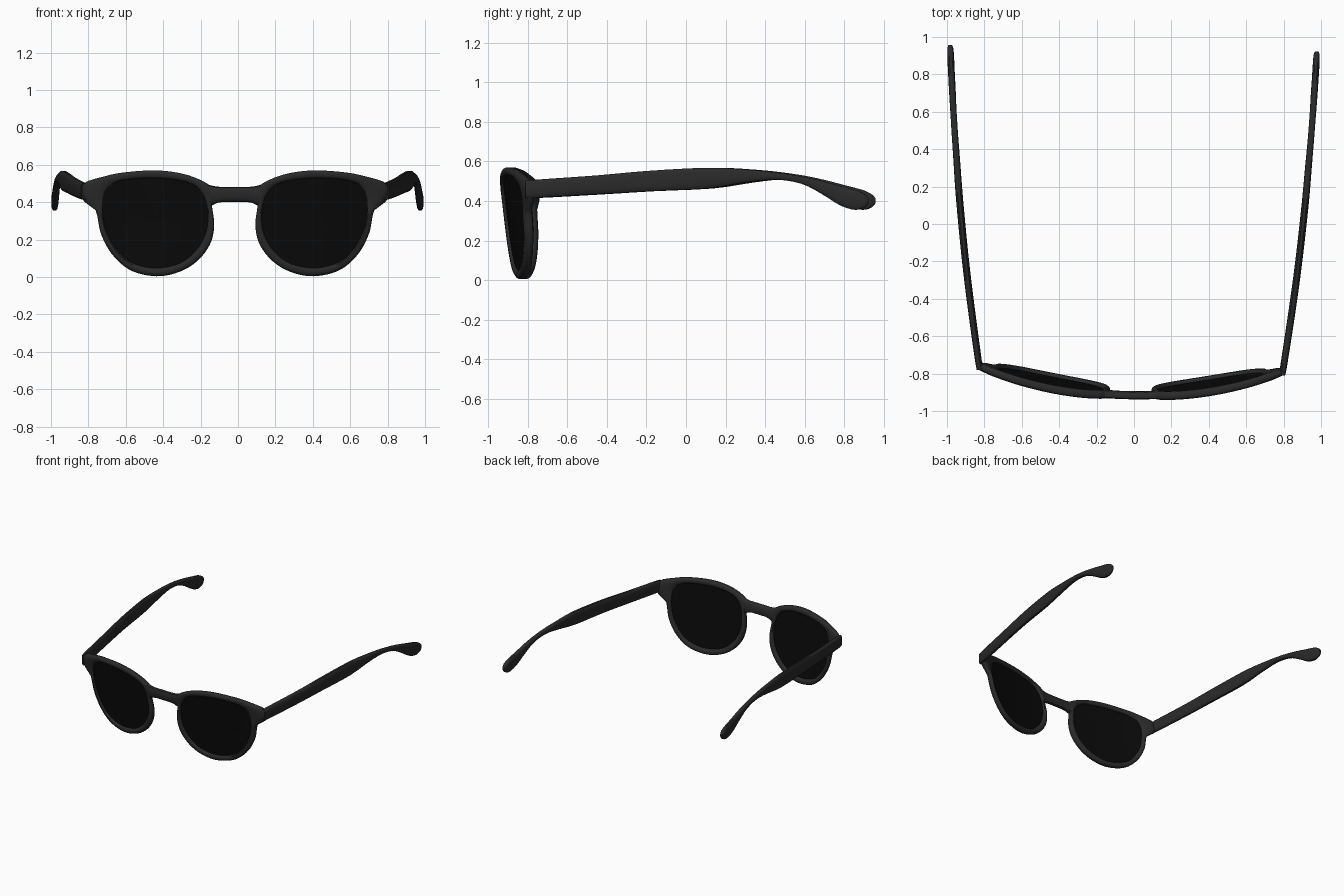
import bpy, bmesh, math
from mathutils import Vector

if "Cube" in bpy.data.objects:
    bpy.data.objects.remove(bpy.data.objects["Cube"])


def material(name, value):
    m = bpy.data.materials.new(name)
    m.diffuse_color = (value, value, value, 1)
    m.use_nodes = True
    m.node_tree.nodes["Principled BSDF"].inputs["Base Color"].default_value = m.diffuse_color
    return m


FRAME = material("charcoal plastic", 0.023)
LENS = material("black lens", 0.003)


def place(x, y, z):
    # the frame sits very slightly askew
    return Vector((x - 0.010 + 0.008 * y, y - 0.018 * x, z))


def wrap(x, z, d=0.0):
    # curved, tilted surface of the frame front; d is the depth offset
    return (x, -0.92 + 0.215 * x * x + 0.12 * (0.48 - z) + d, z)


def loft(name, rings, mat, closed=False, sharp=50):
    bm = bmesh.new()
    vs = [[bm.verts.new(place(*p)) for p in r] for r in rings]
    n = len(vs[0])
    for i in range(len(vs) if closed else len(vs) - 1):
        a, b = vs[i], vs[(i + 1) % len(vs)]
        for j in range(n):
            k = (j + 1) % n
            bm.faces.new((a[j], a[k], b[k], b[j]))
    if not closed:
        bm.faces.new(vs[0])
        bm.faces.new(vs[-1])
    bmesh.ops.recalc_face_normals(bm, faces=bm.faces)
    me = bpy.data.meshes.new(name)
    bm.to_mesh(me)
    bm.free()
    me.materials.append(mat)
    ob = bpy.data.objects.new(name, me)
    bpy.context.collection.objects.link(ob)
    bpy.ops.object.select_all(action='DESELECT')
    ob.select_set(True)
    bpy.context.view_layer.objects.active = ob
    bpy.ops.object.shade_smooth_by_angle(angle=math.radians(sharp))
    return ob


def spline(pts, t, cyclic=False):
    # Catmull-Rom through tuples
    n = len(pts)
    i = int(math.floor(t))
    f = t - i
    idx = (lambda k: k % n) if cyclic else (lambda k: max(0, min(n - 1, k)))
    a, b, c, d = (pts[idx(i + o)] for o in (-1, 0, 1, 2))
    return tuple(0.5 * (2 * q + (r - p) * f + (2 * p - 5 * q + 4 * r - s) * f * f
                        + (3 * q - p - 3 * r + s) * f ** 3)
                 for p, q, r, s in zip(a, b, c, d))


# Outlines of the right rim and its opening (x, z)
CX, CZ, N = 0.42, 0.30, 72
OUTER = [(.11, .28), (.13, .18), (.196, .09), (.291, .03), (.416, .004), (.556, .035),
         (.656, .12), (.716, .23), (.738, .335), (.762, .385), (.815, .412), (.82, .495),
         (.69, .54), (.586, .56), (.426, .57), (.291, .555), (.186, .52), (.125, .475),
         (.122, .38)]
OPENING = [(.146, .36), (.151, .25), (.20, .15), (.291, .075), (.416, .048), (.53, .068),
           (.611, .12), (.681, .23), (.707, .34), (.706, .43), (.676, .485), (.586, .52),
           (.396, .527), (.236, .50), (.171, .44)]


def polar(pts):
    # resample an outline at N even angles about the lens centre
    dense = [spline(pts, i / 12, True) for i in range(12 * len(pts))]
    pr = sorted((math.atan2(z - CZ, x - CX), math.hypot(x - CX, z - CZ)) for x, z in dense)
    pr = [(pr[-1][0] - math.tau, pr[-1][1])] + pr + [(pr[0][0] + math.tau, pr[0][1])]
    out = []
    for k in range(N):
        a = -math.pi + math.tau * k / N
        for (a0, r0), (a1, r1) in zip(pr, pr[1:]):
            if a0 <= a <= a1:
                r = r0 + (r1 - r0) * (a - a0) / max(a1 - a0, 1e-9)
                out.append((CX + r * math.cos(a), CZ + r * math.sin(a)))
                break
    return out


outer, opening = polar(OUTER), polar(OPENING)

# Rim cross-section: (fraction from opening to outside, depth)
RIM = [(0, -.012), (.2, -.021), (.65, -.022), (.9, -.016), (1, -.006),
       (1, .008), (.9, .018), (.65, .024), (.2, .022), (0, .012)]

# Temple stations: y, x, top z, bottom z, half thickness
TEMPLE = [(-.79, .806, .500, .418, .014), (-.765, .813, .507, .414, .018),
          (-.44, .860, .530, .432, .019), (-.18, .893, .553, .448, .019),
          (.12, .924, .569, .462, .019), (.32, .940, .560, .492, .018),
          (.47, .952, .545, .507, .017), (.60, .961, .525, .487, .017),
          (.70, .967, .503, .437, .018), (.80, .973, .477, .375, .018),
          (.875, .977, .457, .354, .018), (.92, .979, .436, .366, .016),
          (.94, .980, .415, .387, .009)]

for side, s in (("left", -1), ("right", 1)):
    # rim with its end piece
    rings = []
    for (ox, oz), (ix, iz) in zip(outer, opening):
        ring = []
        for t, d in RIM:
            x, z = ix + (ox - ix) * t, iz + (oz - iz) * t
            p = wrap(x, z, d)
            ring.append((s * p[0], p[1], p[2]))
        rings.append(ring)
    loft(side + "_rim", rings, FRAME, closed=True)

    # lens, tucked slightly under the rim
    rings = []
    for k, d in ((.05, -.006), (.4, -.006), (.75, -.006), (1.02, -.006),
                 (1.02, .006), (.75, .006), (.4, .006), (.05, .006)):
        ring = []
        for x, z in opening:
            p = wrap(CX + (x - CX) * k, CZ + (z - CZ) * k, d)
            ring.append((s * p[0], p[1], p[2]))
        rings.append(ring)
    loft(side + "_lens", rings, LENS)

    # temple arm with its drop-shaped ear tip
    rings = []
    for i in range(3 * (len(TEMPLE) - 1) + 1):
        y, x, top, bot, w = spline(TEMPLE, i / 3)
        ring = []
        for j in range(14):
            a = math.tau * j / 14
            c, q = math.cos(a), math.sin(a)
            ring.append((s * (x + w * math.copysign(abs(c) ** .6, c)), y,
                         (top + bot) / 2 + (top - bot) / 2 * math.copysign(abs(q) ** .8, q)))
        rings.append(ring)
    loft(side + "_temple", rings, FRAME)

# Bridge flaring into both rims: x, top z, bottom z
HALF = [(0, .482, .402), (.06, .482, .402), (.095, .483, .396), (.12, .488, .383), (.15, .497, .385)]
rings = []
for x, top, bot in [(-x, t, b) for x, t, b in HALF[:0:-1]] + HALF:
    ring = []
    for j in range(12):
        a = math.tau * j / 12
        c, q = math.cos(a), math.sin(a)
        z = (top + bot) / 2 + (top - bot) / 2 * math.copysign(abs(q) ** .7, q)
        ring.append(wrap(x, z, .021 * math.copysign(abs(c) ** .7, c)))
    rings.append(ring)
loft("bridge", rings, FRAME)
